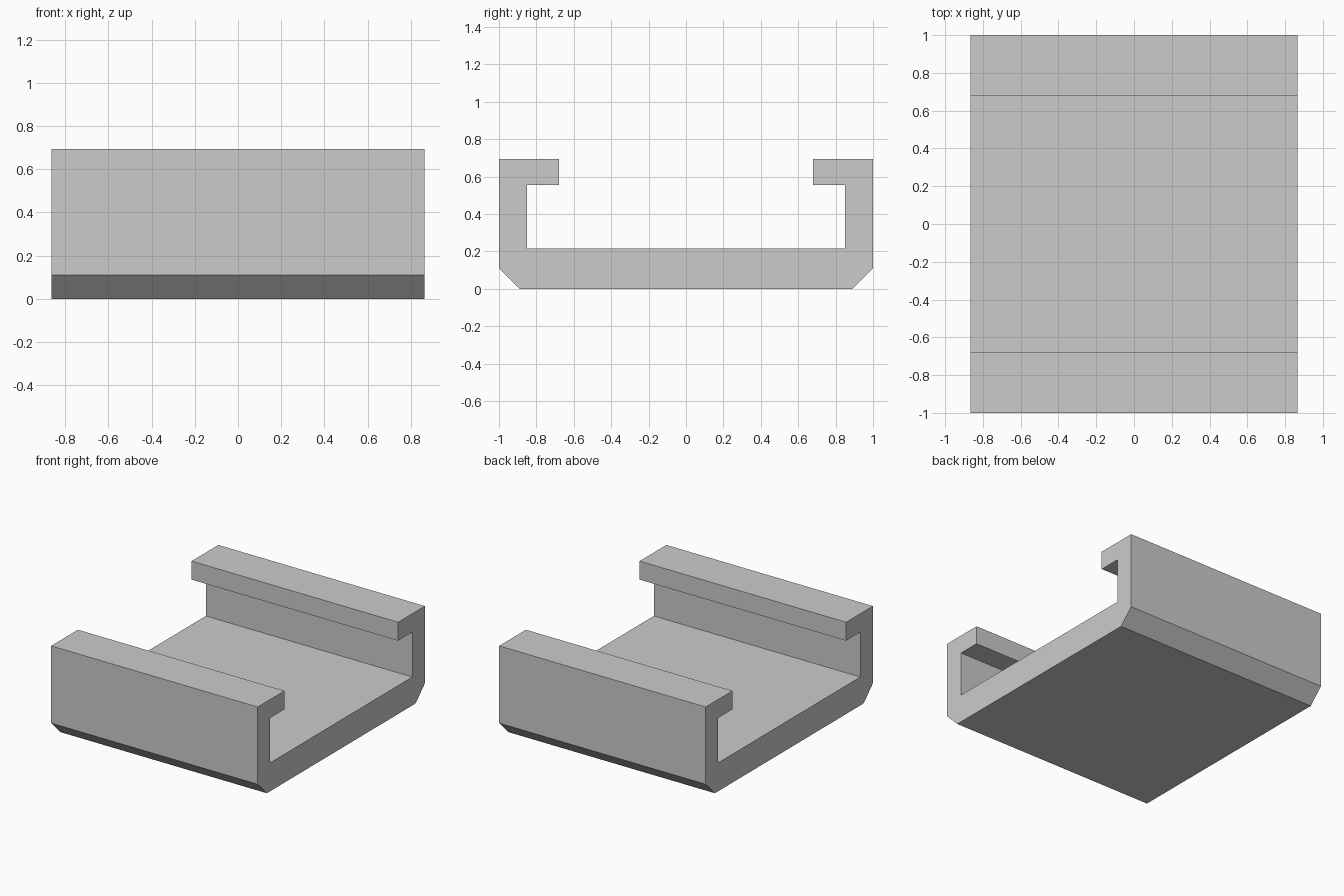
import bpy
import bmesh

cube = bpy.data.objects.get("Cube")
if cube:
    bpy.data.objects.remove(cube, do_unlink=True)

HALF_LENGTH = 0.865

# Plain grey material
grey = bpy.data.materials.new("light grey")
grey.use_nodes = True
colour = (0.6, 0.6, 0.6, 1)
grey.diffuse_color = colour
grey.node_tree.nodes["Principled BSDF"].inputs["Base Color"].default_value = colour

# Half of the channel section (y, z): chamfered base, wall, inward lip, floor
half = [(0.89, 0), (1, 0.11), (1, 0.695), (0.68, 0.695),
        (0.68, 0.555), (0.85, 0.555), (0.85, 0.215)]
section = half + [(-y, z) for y, z in reversed(half)]

# Extrude the mirrored section along x
bm = bmesh.new()
end = bm.faces.new([bm.verts.new((-HALF_LENGTH, y, z)) for y, z in section])
result = bmesh.ops.extrude_face_region(bm, geom=[end], use_keep_orig=True)
moved = [v for v in result["geom"] if isinstance(v, bmesh.types.BMVert)]
bmesh.ops.translate(bm, verts=moved, vec=(2 * HALF_LENGTH, 0, 0))
bmesh.ops.recalc_face_normals(bm, faces=bm.faces)

mesh = bpy.data.meshes.new("lipped_channel")
bm.to_mesh(mesh)
bm.free()
mesh.materials.append(grey)
channel = bpy.data.objects.new("lipped_channel", mesh)
bpy.context.collection.objects.link(channel)
